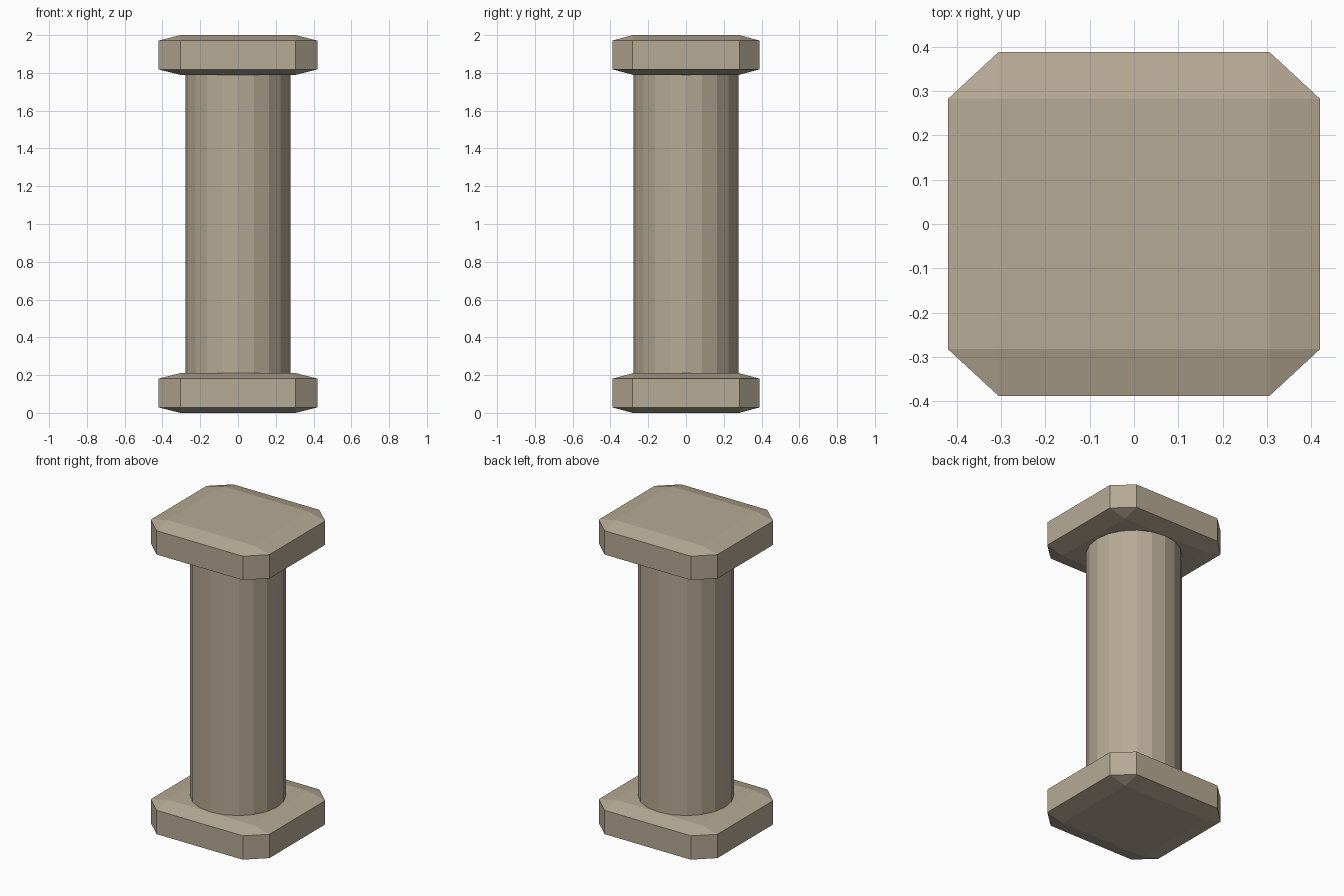
import bpy, bmesh
from mathutils import Matrix

if "Cube" in bpy.data.objects:
    bpy.data.objects.remove(bpy.data.objects["Cube"])

stone = bpy.data.materials.new("warm_stone")
stone.diffuse_color = (0.47, 0.40, 0.30, 1)
stone.use_nodes = True
stone.node_tree.nodes["Principled BSDF"].inputs["Base Color"].default_value = stone.diffuse_color


def finish(name, bm):
    mesh = bpy.data.meshes.new(name)
    bm.to_mesh(mesh)
    bm.free()
    mesh.materials.append(stone)
    obj = bpy.data.objects.new(name, mesh)
    bpy.context.collection.objects.link(obj)
    return obj


def slab(name, z):
    # chamfered cube, flattened after bevelling so the chamfer stretches with it
    bm = bmesh.new()
    bmesh.ops.create_cube(bm, size=2)
    bmesh.ops.bevel(bm, geom=bm.edges[:], offset=0.273, segments=1,
                    affect='EDGES', profile=0.5)
    bmesh.ops.scale(bm, vec=(0.42, 0.388, 0.105), verts=bm.verts)
    bmesh.ops.translate(bm, vec=(0, 0, z), verts=bm.verts)
    return finish(name, bm)


# base and capital
slab("base_slab", 0.105)
slab("top_slab", 1.895)

# twenty-sided shaft, ends sunk into the slabs
bm = bmesh.new()
bmesh.ops.create_cone(bm, cap_ends=True, segments=20, radius1=0.278,
                      radius2=0.278, depth=1.62,
                      matrix=Matrix.Translation((0, 0, 1)))
finish("column_shaft", bm)
